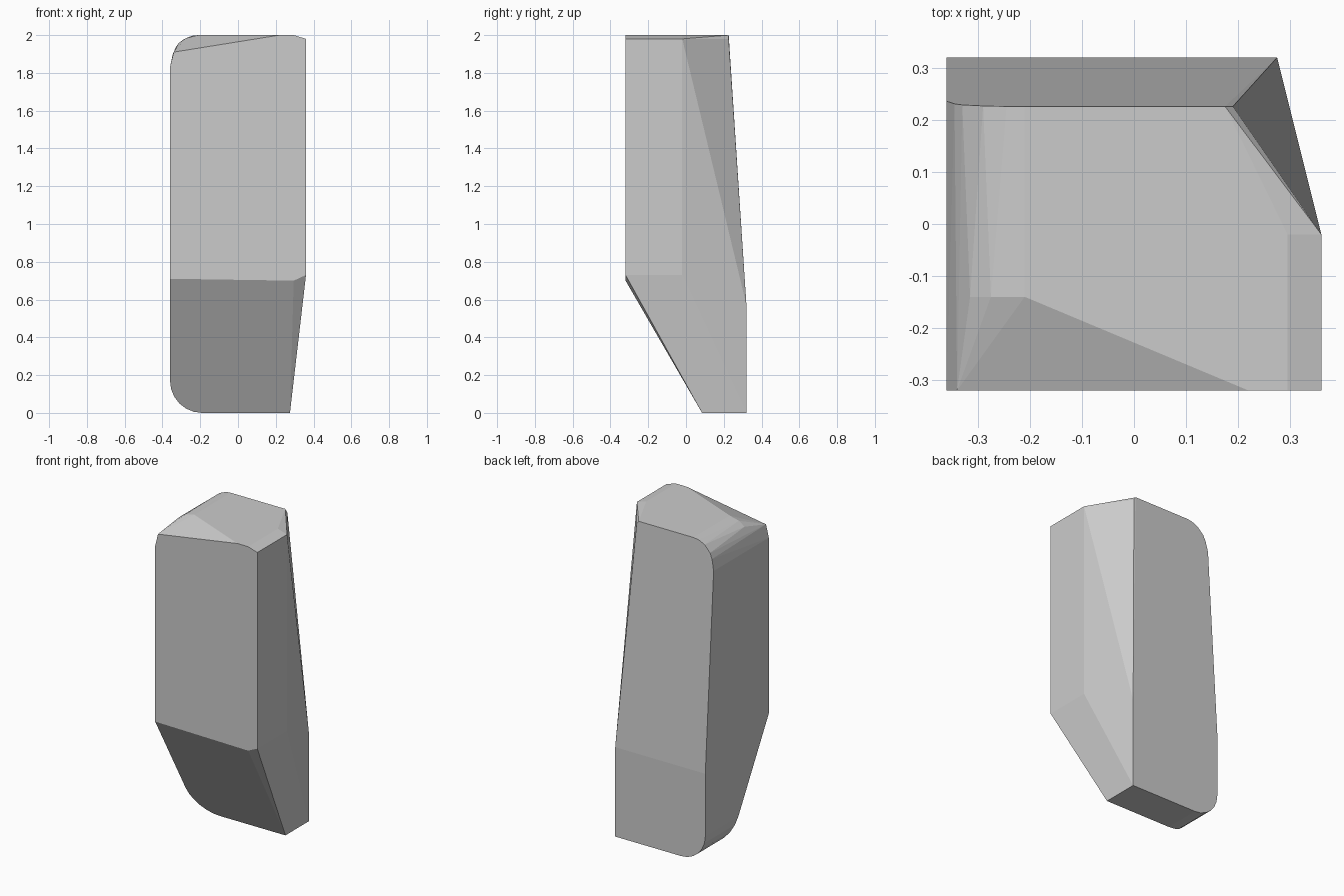
import bpy, bmesh, math

if "Cube" in bpy.data.objects:
    bpy.data.objects.remove(bpy.data.objects["Cube"])

# Faceted block: the outer skin wrapped around its corner points
points = []

# Right wall, front bevel and right rear corner
points += [(0.36, -0.32, 1.98), (0.36, -0.02, 1.98), (0.36, -0.32, 0.73), (0.36, -0.02, 0.73),
           (0.275, 0.32, 0.57), (0.275, 0.32, 0), (0.275, 0.085, 0)]

# Front panel and top outline
points += [(-0.36, -0.32, 0.71), (0.295, -0.32, 0.70),
           (-0.36, -0.32, 1.83), (-0.34, -0.32, 1.91),
           (0.22, -0.32, 2.0), (0.295, -0.32, 2.0), (0.295, -0.02, 2.0),
           (0.175, 0.226, 2.0), (0.19, 0.226, 1.98)]

# Rear left edge, where the back starts to lean
points += [(-0.36, 0.32, 0.57)]

# Rounded top left edge
points += [(-0.315, -0.14, 1.957), (-0.275, -0.14, 1.984), (-0.21, -0.14, 2.0)]
points += [(-0.36, 0.236, 1.83), (-0.345, 0.231, 1.90), (-0.33, 0.229, 1.934),
           (-0.29, 0.227, 1.976), (-0.245, 0.226, 1.996), (-0.21, 0.226, 2.0)]

# Rounded bottom left edge, cut by the sloping underside
R = 0.17
for i in range(7):
    a = math.radians(15 * i)
    x, z = -0.36 + R * (1 - math.cos(a)), R * (1 - math.sin(a))
    points += [(x, 0.32, z), (x, 0.085 - z * 0.405 / 0.705, z)]

bm = bmesh.new()
for p in points:
    bm.verts.new(p)
hull = bmesh.ops.convex_hull(bm, input=bm.verts)
loose = {g for g in hull["geom_interior"] + hull["geom_unused"] if isinstance(g, bmesh.types.BMVert)}
bmesh.ops.delete(bm, geom=list(loose), context='VERTS')
bmesh.ops.dissolve_limit(bm, angle_limit=math.radians(1), verts=bm.verts, edges=bm.edges)
bmesh.ops.recalc_face_normals(bm, faces=bm.faces)

mesh = bpy.data.meshes.new("faceted_block")
bm.to_mesh(mesh)
bm.free()
block = bpy.data.objects.new("faceted_block", mesh)
bpy.context.collection.objects.link(block)

# Plain grey
grey = bpy.data.materials.new("plain grey")
grey.diffuse_color = (0.6, 0.6, 0.6, 1)
grey.use_nodes = True
grey.node_tree.nodes["Principled BSDF"].inputs["Base Color"].default_value = grey.diffuse_color
mesh.materials.append(grey)
